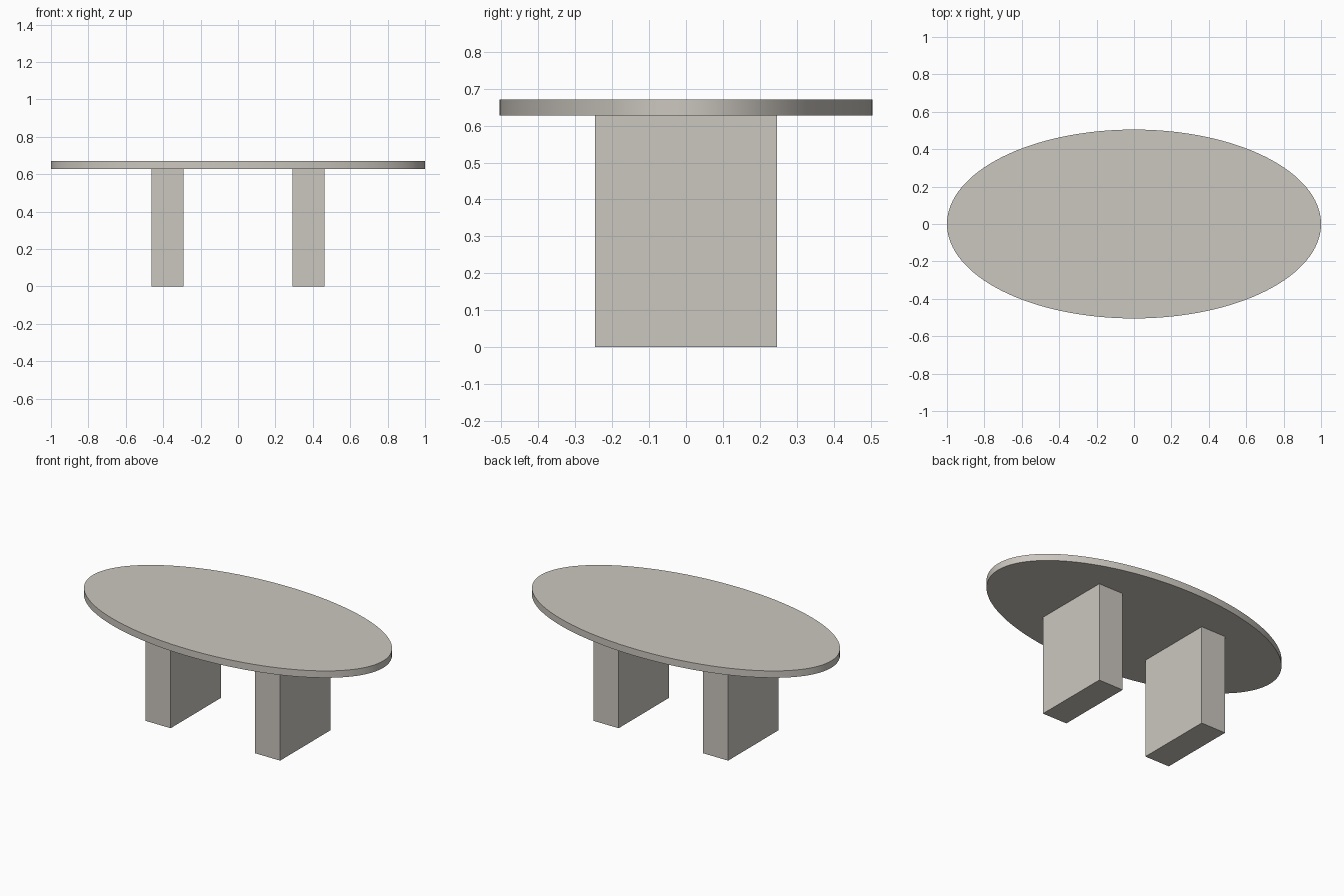
import bpy

if "Cube" in bpy.data.objects:
    bpy.data.objects.remove(bpy.data.objects["Cube"])

# One flat stone colour for the whole table
stone = bpy.data.materials.new("warm_grey_stone")
stone.diffuse_color = (0.60, 0.57, 0.52, 1.0)
stone.use_nodes = True
stone.node_tree.nodes["Principled BSDF"].inputs["Base Color"].default_value = stone.diffuse_color

TOP_Z, UNDER_Z = 0.67, 0.627


def finish(name, size):
    obj = bpy.context.object
    obj.name = name
    obj.scale = size
    bpy.ops.object.transform_apply(location=False, rotation=False, scale=True)
    obj.data.materials.append(stone)
    return obj


# Oval table top with a smooth rim and sharp edges
bpy.ops.mesh.primitive_cylinder_add(vertices=128, radius=1, depth=1,
                                    location=(0, 0, (TOP_Z + UNDER_Z) / 2))
finish("table_top", (1.0, 0.505, TOP_Z - UNDER_Z))
bpy.ops.object.shade_smooth_by_angle(angle=0.6)

# Two slab legs, mirrored left and right
for side, sign in (("left", -1), ("right", 1)):
    bpy.ops.mesh.primitive_cube_add(size=1, location=(sign * 0.377, 0, UNDER_Z / 2))
    finish(side + "_leg", (0.172, 0.494, UNDER_Z))
